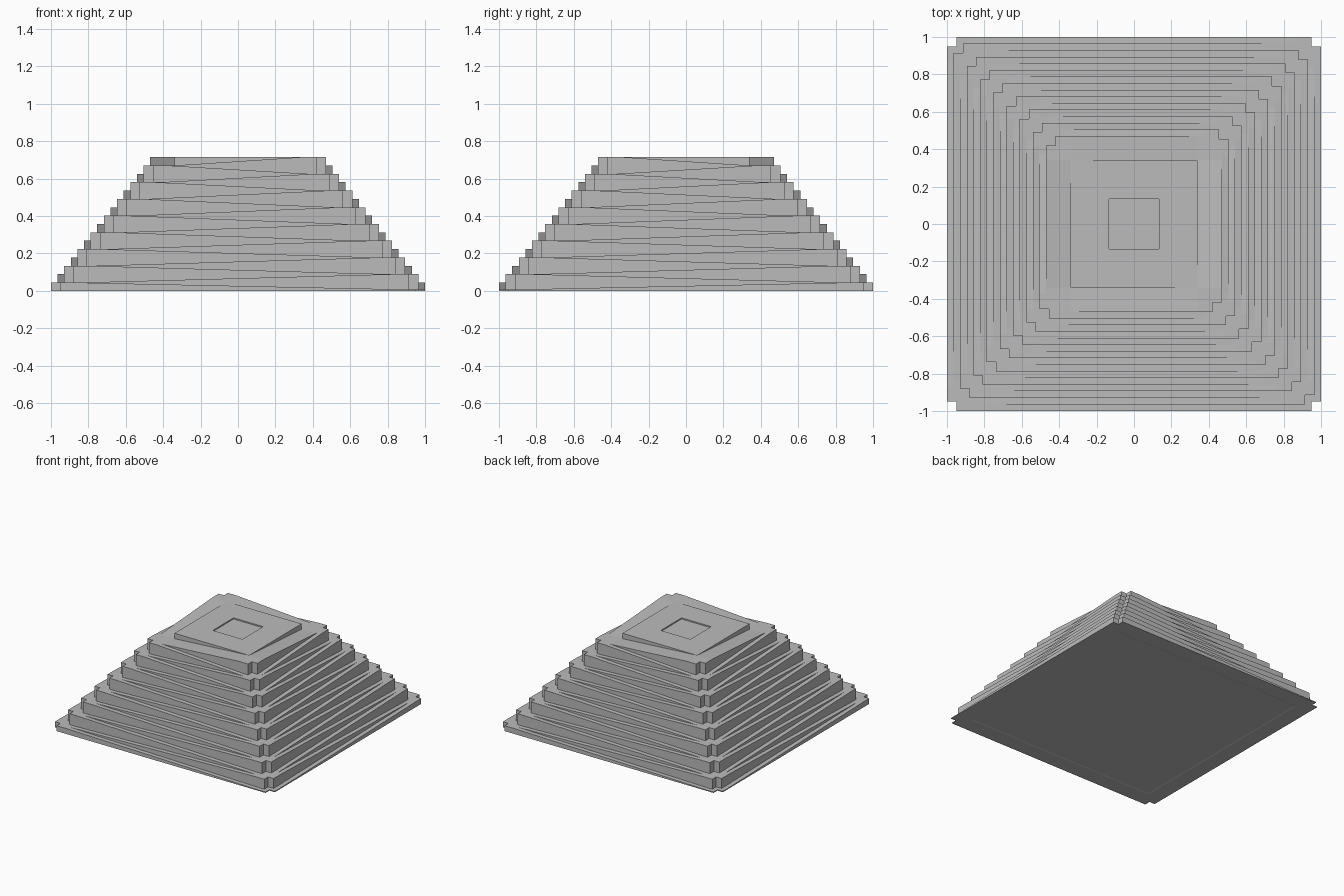
import bpy
import bmesh

cube = bpy.data.objects.get("Cube")
if cube:
    bpy.data.objects.remove(cube)

STEP = 0.715 / 16      # rise of one ramp
SETBACK = 0.53 / 15    # each tier is this much narrower per side
NOTCH = 0.05           # square cut out of every corner
LANDING = 0.13         # flat square at each end of a ramp
TIERS = 16

stone = bpy.data.materials.new("grey stone")
stone.use_nodes = True
grey = (0.5, 0.5, 0.5, 1)
stone.diffuse_color = grey
stone.node_tree.nodes["Principled BSDF"].inputs["Base Color"].default_value = grey


def finish(bm, name):
    bmesh.ops.recalc_face_normals(bm, faces=bm.faces[:])
    mesh = bpy.data.meshes.new(name)
    bm.to_mesh(mesh)
    bm.free()
    mesh.materials.append(stone)
    obj = bpy.data.objects.new(name, mesh)
    bpy.context.collection.objects.link(obj)
    return obj


def sink_panel(bm, face, margin, z):
    """Inset a flat face and move its inner panel to height z."""
    bmesh.ops.inset_region(bm, faces=[face], thickness=margin)
    for v in face.verts:
        v.co.z = z


def ramp_tier(level):
    """Notched square slab whose sides ramp between opposite corners."""
    half = 1 - level * SETBACK
    flat = half - LANDING
    line = [-half, NOTCH - half, -flat, flat, half - NOTCH, half]
    last = len(line) - 1
    front_right_high = level % 2 == 1

    bm = bmesh.new()
    grid = {}
    for i, x in enumerate(line):
        for j, y in enumerate(line):
            if i in (0, last) and j in (0, last):
                continue
            high = ((x > 0) != (y > 0)) == front_right_high
            z = max((level + high) * STEP, 0.008)
            grid[i, j] = bm.verts.new((x, y, z))
    for i in range(last):
        for j in range(last):
            corners = [(i, j), (i + 1, j), (i + 1, j + 1), (i, j + 1)]
            if all(c in grid for c in corners):
                bm.faces.new([grid[c] for c in corners])

    # Drop straight walls to a flat underside
    base = max((level - 1) * STEP - 0.004, 0.006) if level else 0
    out = bmesh.ops.extrude_face_region(bm, geom=bm.faces[:], use_keep_orig=True)
    under = [f for f in out["geom"] if isinstance(f, bmesh.types.BMFace)]
    for v in out["geom"]:
        if isinstance(v, bmesh.types.BMVert):
            v.co.z = base
    bmesh.ops.recalc_face_normals(bm, faces=bm.faces[:])

    # Shallow panels under the lowest tier
    if level == 0:
        middle = max(under, key=lambda f: f.calc_area())
        sink_panel(bm, middle, 0.015, 0.003)
        sink_panel(bm, middle, 0.455, 0.005)
    return finish(bm, f"ramp_tier_{level + 1}")


for level in range(TIERS):
    ramp_tier(level)

# Flat summit platform with a small sunken square
bm = bmesh.new()
top = TIERS * STEP
bmesh.ops.create_cube(bm, size=1)
for v in bm.verts:
    v.co.x *= 0.68
    v.co.y *= 0.68
    v.co.z = top if v.co.z > 0 else top - 0.06
bm.normal_update()
roof = max(bm.faces, key=lambda f: f.calc_center_median().z)
sink_panel(bm, roof, 0.29, top)
pit = bmesh.ops.extrude_discrete_faces(bm, faces=[roof])["faces"][0]
rim = [v for v in bm.verts if v.is_boundary and v not in pit.verts[:]]
for v in pit.verts:
    v.co.z = top - 0.01
# Join the sunken square to its rim
bmesh.ops.bridge_loops(bm, edges=[e for e in bm.edges if e.is_boundary])
finish(bm, "summit_platform")
